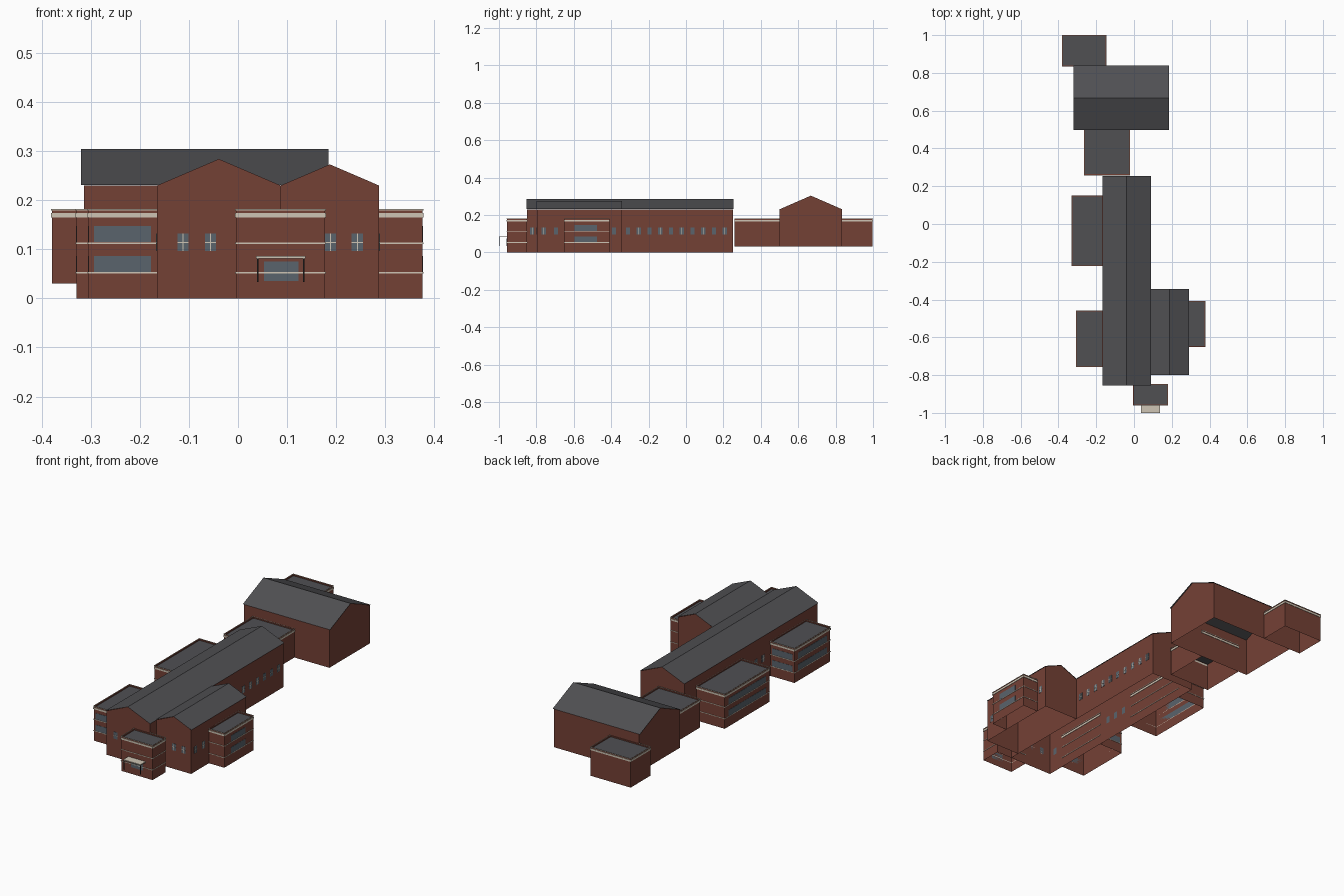
import bpy, bmesh
from mathutils import Matrix, Vector

cube = bpy.data.objects.get("Cube")
if cube:
    bpy.data.objects.remove(cube, do_unlink=True)


def material(name, rgb):
    m = bpy.data.materials.new(name)
    m.use_nodes = True
    m.diffuse_color = (*rgb, 1)
    m.node_tree.nodes["Principled BSDF"].inputs["Base Color"].default_value = (*rgb, 1)
    return m


BRICK = material("red brick", (0.175, 0.052, 0.036))
ROOF = material("grey roofing", (0.08, 0.08, 0.086))
STONE = material("pale stone", (0.62, 0.56, 0.46))
GLASS = material("blue grey glass", (0.10, 0.125, 0.15))
METAL = material("dark metal", (0.02, 0.02, 0.02))


def finish(name, bm, *mats):
    me = bpy.data.meshes.new(name)
    bm.to_mesh(me)
    bm.free()
    for m in mats:
        me.materials.append(m)
    ob = bpy.data.objects.new(name, me)
    bpy.context.collection.objects.link(ob)
    return ob


def add_box(bm, lo, hi):
    lo, hi = Vector(lo), Vector(hi)
    mat = Matrix.Translation((lo + hi) / 2) @ Matrix.Diagonal((*(hi - lo), 1))
    return bmesh.ops.create_cube(bm, size=1, matrix=mat)["verts"]


def boxes(name, spans, mat):
    bm = bmesh.new()
    for lo, hi in spans:
        add_box(bm, lo, hi)
    return finish(name, bm, mat)


def flat_wing(name, x0, x1, y0, y1, base, bands):
    """Open-bottomed block with a parapet, sunken roof and stone bands."""
    bm = bmesh.new()
    add_box(bm, (x0, y0, base), (x1, y1, 0.18))
    bm.normal_update()
    bottom = [f for f in bm.faces if f.normal.z < -0.5]
    bmesh.ops.delete(bm, geom=bottom, context='FACES_ONLY')
    top = max(bm.faces, key=lambda f: f.normal.z)
    bmesh.ops.inset_region(bm, faces=[top], thickness=0.005)
    edge = bmesh.ops.extrude_face_region(bm, geom=[top])["geom"]
    bmesh.ops.delete(bm, geom=[top], context='FACES_ONLY')
    bmesh.ops.translate(bm, verts=[v for v in edge if isinstance(v, bmesh.types.BMVert)],
                        vec=(0, 0, -0.006))
    for f in edge:
        if isinstance(f, bmesh.types.BMFace):
            f.material_index = 1
    finish(name, bm, BRICK, ROOF)

    # Four thin strips per band
    t = 0.002
    strips = []
    for z0, z1 in bands:
        for y in (y0 - t, y1):
            strips.append(((x0 - t, y, z0), (x1 + t, y + t, z1)))
        for x in (x0 - t, x1):
            strips.append(((x, y0, z0), (x + t, y1, z1)))
    boxes(name + "_stone_bands", strips, STONE)


def gabled_block(name, along, c0, c1, l0, l1, base, eave, ridge, lap):
    """Open pentagonal walls and a thin two-slope roof; ridge runs along x or y."""
    def point(c, l, z):
        return (c, l, z) if along == "y" else (l, c, z)

    mid = (c0 + c1) / 2
    profile = [(c0, base), (c0, eave), (mid, ridge), (c1, eave), (c1, base)]
    bm = bmesh.new()
    ends = [[bm.verts.new(point(c, l, z)) for c, z in profile] for l in (l0, l1)]
    a, b = ends
    bm.faces.new(a)
    bm.faces.new(b[::-1])
    for i in (0, 3):
        bm.faces.new((a[i], b[i], b[i + 1], a[i + 1]))
    bmesh.ops.recalc_face_normals(bm, faces=bm.faces)
    # Make the walls face outwards even though the shell is open
    centre = Vector(point(mid, (l0 + l1) / 2, eave / 2))
    bm.normal_update()
    flip = [f for f in bm.faces if f.normal.dot(f.calc_center_median() - centre) < 0]
    if flip:
        bmesh.ops.reverse_faces(bm, faces=flip)
    finish(name + "_walls", bm, BRICK)

    bm = bmesh.new()
    rows = [[bm.verts.new(point(c, l, z + 0.001)) for l in (l0 - lap, l1 + lap)]
            for c, z in ((c0 - 0.003, eave), (mid, ridge), (c1 + 0.003, eave))]
    for p, q in zip(rows, rows[1:]):
        f = bm.faces.new((p[0], p[1], q[1], q[0]))
        f.normal_update()
        if f.normal.z < 0:
            f.normal_flip()
    finish(name + "_roof", bm, ROOF)


def wall_plate(axis, wall, side, u, z, w, h, t):
    """Thin plate span on a wall facing the given axis and side."""
    n0, n1 = sorted((wall, wall + side * t))
    u0, u1, z0, z1 = u - w / 2, u + w / 2, z - h / 2, z + h / 2
    if axis == "x":
        return (n0, u0, z0), (n1, u1, z1)
    return (u0, n0, z0), (u1, n1, z1)


def cross_windows(name, axis, wall, side, centres):
    panes, bars = [], []
    for u in centres:
        panes.append(wall_plate(axis, wall, side, u, 0.114, 0.023, 0.036, 0.001))
        bars.append(wall_plate(axis, wall, side, u, 0.114, 0.023, 0.002, 0.002))
        bars.append(wall_plate(axis, wall, side, u, 0.114, 0.002, 0.036, 0.002))
    boxes(name + "_panes", panes, GLASS)
    boxes(name + "_glazing_bars", bars, STONE)


def ribbon_windows(name, axis, wall, side, u, w):
    boxes(name, [wall_plate(axis, wall, side, u, z, w, 0.032, 0.001)
                 for z in (0.07, 0.131)], GLASS)


# Pitched halls
gabled_block("main_hall", "y", -0.165, 0.087, -0.85, 0.25, 0, 0.23, 0.284, 0.004)
gabled_block("side_hall", "y", 0.087, 0.287, -0.797, -0.345, 0, 0.23, 0.273, 0.002)
gabled_block("rear_hall", "x", 0.5, 0.835, -0.314, 0.178, 0.03, 0.23, 0.303, 0.006)

# Flat-roofed wings
cap = [(0.165, 0.174), (0.179, 0.182)]
floors = cap + [(0.111, 0.114), (0.051, 0.054)]
flat_wing("entrance_wing", -0.004, 0.177, -0.958, -0.85, 0, floors)
flat_wing("left_wing", 0.287, 0.376, -0.65, -0.41, 0, floors)
flat_wing("right_front_wing", -0.305, -0.165, -0.755, -0.46, 0, floors)
flat_wing("right_rear_wing", -0.329, -0.165, -0.22, 0.15, 0, floors)
flat_wing("rear_link", -0.262, -0.024, 0.26, 0.5, 0.03, cap)
flat_wing("rear_annex", -0.379, -0.148, 0.835, 0.998, 0.03, cap)

# Small cross-barred windows on the halls
cross_windows("main_front_windows", "y", -0.85, -1, (-0.112, -0.056))
cross_windows("side_front_windows", "y", -0.797, -1, (0.188, 0.243))
cross_windows("main_left_windows", "x", 0.087, 1,
              [-0.823] + [-0.31 + 0.0575 * i for i in range(10)])
cross_windows("side_left_windows", "x", 0.287, 1, (-0.76, -0.695, -0.385))
cross_windows("main_right_windows", "x", -0.165, -1, (-0.81, -0.4, -0.34, -0.28, 0.2))

# Ribbon windows on the wings
ribbon_windows("left_wing_windows", "x", 0.376, 1, -0.535, 0.12)
ribbon_windows("right_front_wing_front_windows", "y", -0.755, -1, -0.235, 0.116)
ribbon_windows("right_front_wing_back_windows", "y", -0.46, 1, -0.235, 0.116)
ribbon_windows("right_front_wing_side_windows", "x", -0.305, -1, -0.607, 0.24)
ribbon_windows("right_rear_wing_side_windows", "x", -0.329, -1, -0.035, 0.31)

# Entrance doors and canopy
boxes("entrance_doors", [wall_plate("y", -0.958, -1, 0.088, 0.055, 0.07, 0.04, 0.001)], GLASS)
boxes("entrance_canopy", [((0.037, -1.0, 0.081), (0.137, -0.958, 0.086))], STONE)
boxes("canopy_posts", [((x - 0.0015, -0.999, 0.033), (x + 0.0015, -0.996, 0.081))
                       for x in (0.04, 0.134)], METAL)
